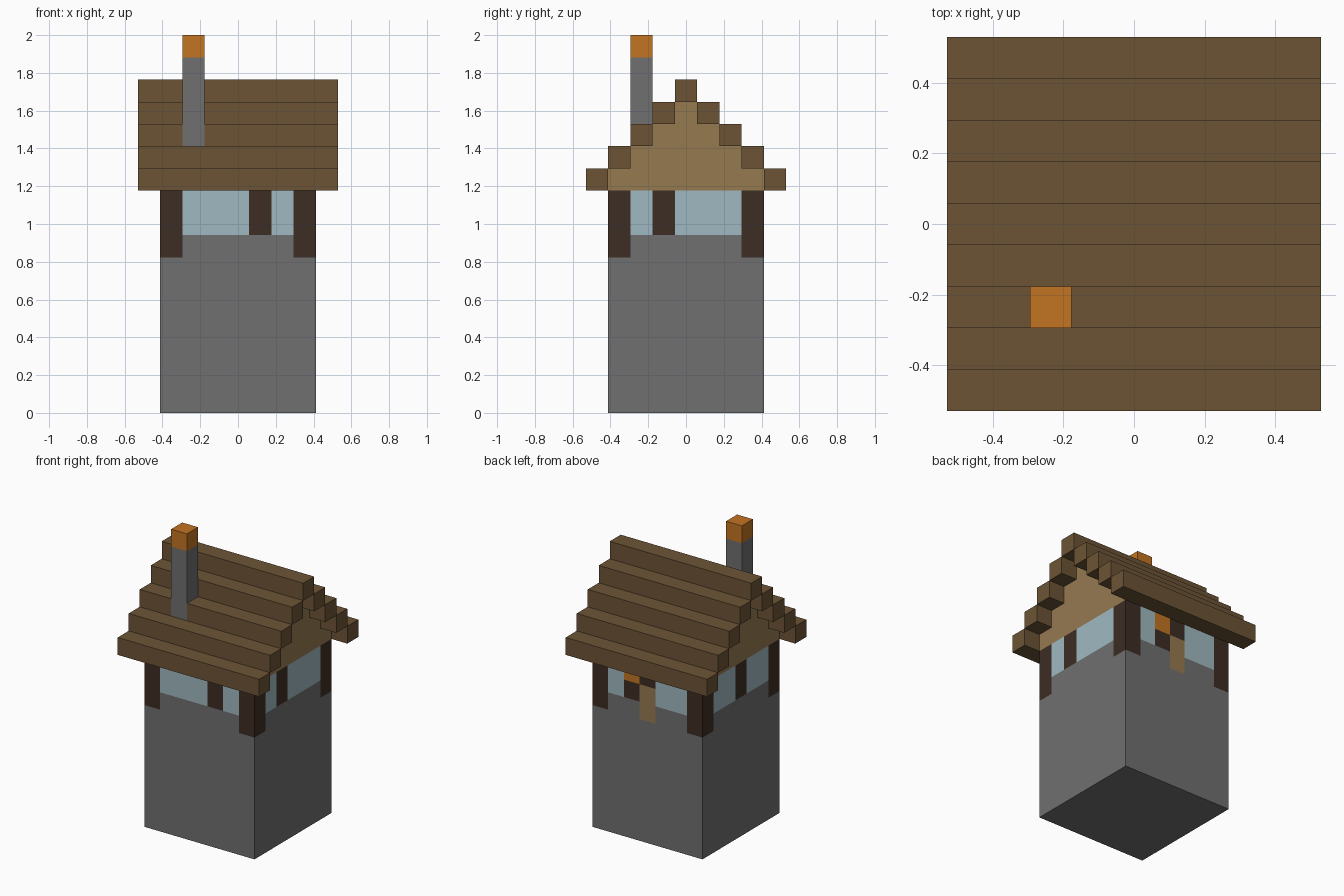
import bpy, bmesh

if "Cube" in bpy.data.objects:
    bpy.data.objects.remove(bpy.data.objects["Cube"], do_unlink=True)

U = 2 / 17      # one block
H = 3.5         # half width of the tower, in blocks


def material(name, *rgb):
    linear = [((c / 255 + 0.055) / 1.055) ** 2.4 for c in rgb] + [1]
    mat = bpy.data.materials.new(name)
    mat.use_nodes = True
    mat.diffuse_color = linear
    mat.node_tree.nodes["Principled BSDF"].inputs["Base Color"].default_value = linear
    return mat


STONE = material("grey stone", 112, 112, 112)
DARK = material("dark timber", 61, 45, 35)
GLASS = material("pale glass", 160, 185, 193)
ROOF = material("brown roof wood", 108, 84, 53)
PLANK = material("light plank", 150, 122, 80)
FIRE = material("orange fire", 194, 116, 34)


def prism(name, profile, x0, x1, mat):
    """Extrude a y-z profile, measured in blocks, along x."""
    bm = bmesh.new()
    face = bm.faces.new([bm.verts.new((x0 * U, y * U, z * U)) for y, z in profile])
    new = bmesh.ops.extrude_face_region(bm, geom=[face])["geom"]
    verts = [v for v in new if isinstance(v, bmesh.types.BMVert)]
    bmesh.ops.translate(bm, verts=verts, vec=((x1 - x0) * U, 0, 0))
    bmesh.ops.recalc_face_normals(bm, faces=bm.faces)
    mesh = bpy.data.meshes.new(name)
    bm.to_mesh(mesh)
    bm.free()
    mesh.materials.append(mat)
    obj = bpy.data.objects.new(name, mesh)
    bpy.context.collection.objects.link(obj)
    return obj


def box(name, x, y, z, mat):
    return prism(name, [(y[0], z[0]), (y[1], z[0]), (y[1], z[1]), (y[0], z[1])], *x, mat)


def panel(side, part, a, z, mat):
    """A one-block-thick wall piece; a runs along x or y."""
    outer = (-H, 1 - H) if side in ("front", "right") else (H - 1, H)
    x, y = (a, outer) if side in ("front", "back") else (outer, a)
    box(f"{side}_{part}", x, y, z, mat)


# Stone tower
box("stone_tower", (-H, H), (-H, H), (0, 7), STONE)

# Corner posts
for sx, nx in ((-1, "right"), (1, "left")):
    for sy, ny in ((-1, "front"), (1, "back")):
        box(f"{ny}_{nx}_corner_post", sorted((sx * H, sx * (H - 1))),
            sorted((sy * H, sy * (H - 1))), (7, 10), DARK)

# Front and side walls: stone course, windows and one post each
for side, post in (("front", 0.5), ("left", -1.5), ("right", -0.5)):
    panel(side, "stone_course", (1 - H, H - 1), (7, 8), STONE)
    panel(side, "window_a", (1 - H, post), (8, 10), GLASS)
    panel(side, "post", (post, post + 1), (8, 10), DARK)
    panel(side, "window_b", (post + 1, H - 1), (8, 10), GLASS)

# Back wall with a plank and a lantern
panel("back", "stone_course_a", (-2.5, -0.5), (7, 8), STONE)
panel("back", "stone_course_b", (0.5, 2.5), (7, 8), STONE)
panel("back", "window_a", (-2.5, -0.5), (8, 10), GLASS)
panel("back", "plank", (-0.5, 0.5), (7, 9), PLANK)
panel("back", "lintel", (-0.5, 0.5), (9, 10), DARK)
panel("back", "post", (0.5, 1.5), (8, 9), DARK)
panel("back", "lantern", (0.5, 1.5), (9, 10), FIRE)
panel("back", "window_b", (1.5, 2.5), (8, 10), GLASS)

# Stepped gable filling the roof
steps = []
for k in range(4):
    steps += [(H - k, 10 + k), (H - k, 11 + k)]
prism("gable", steps + [(-y, z) for y, z in reversed(steps)], -H, H, PLANK)

# Stepped roof beams; the front one at the chimney is split around it
for k in range(4):
    z = (10 + k, 11 + k)
    box(f"back_roof_beam_{k}", (-4.5, 4.5), (H - k, H + 1 - k), z, ROOF)
    spans = [(-4.5, -2.5), (-1.5, 4.5)] if k == 2 else [(-4.5, 4.5)]
    for i, span in enumerate(spans):
        box(f"front_roof_beam_{k}_{i}", span, (k - H - 1, k - H), z, ROOF)
box("ridge_beam", (-4.5, 4.5), (-0.5, 0.5), (14, 15), ROOF)

# Chimney
box("chimney", (-2.5, -1.5), (-2.5, -1.5), (12, 16), STONE)
box("chimney_fire", (-2.5, -1.5), (-2.5, -1.5), (16, 17), FIRE)
